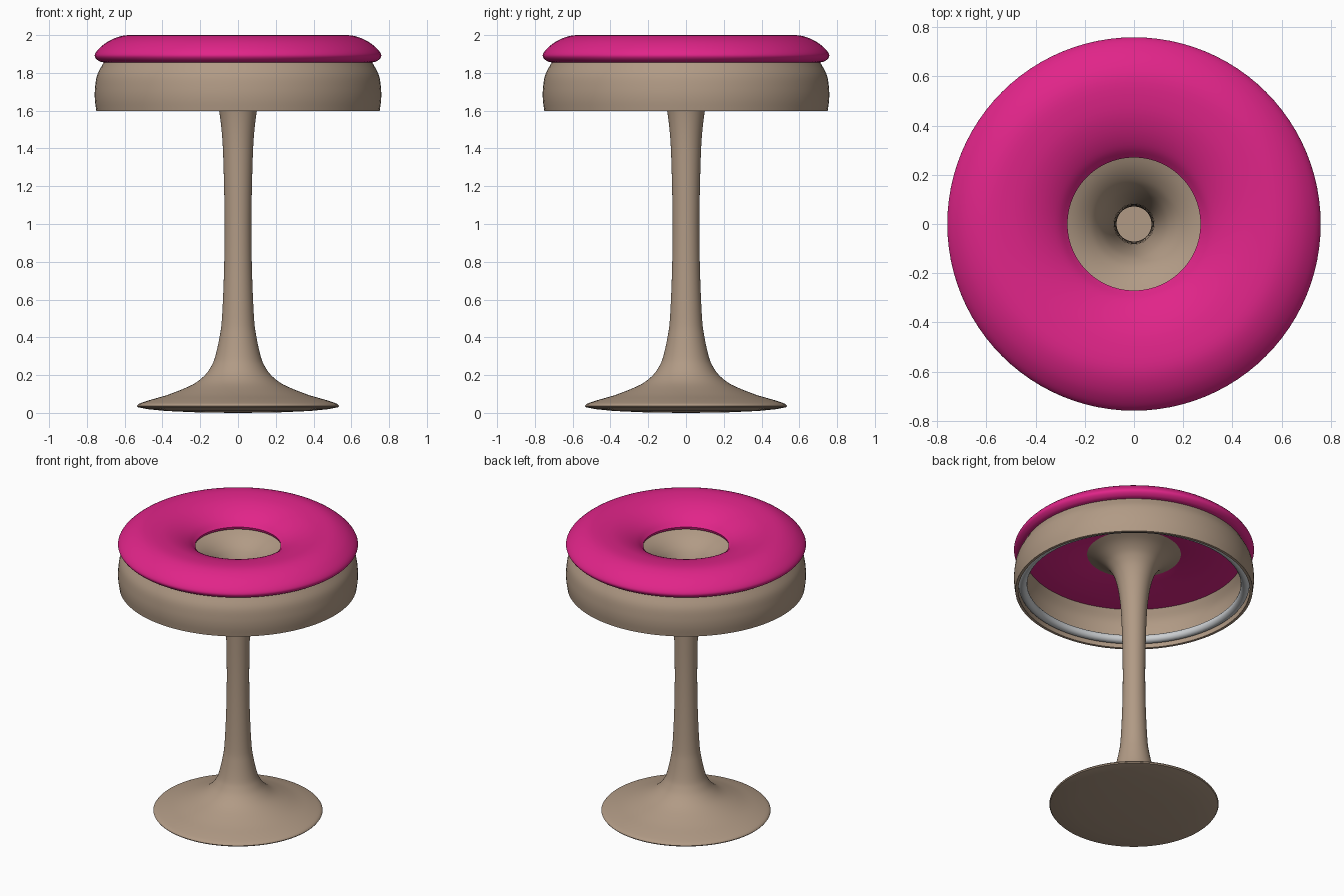
import bpy, bmesh, math
from mathutils import Vector

cube = bpy.data.objects.get("Cube")
if cube:
    bpy.data.objects.remove(cube, do_unlink=True)


def make_material(name, rgb):
    mat = bpy.data.materials.new(name)
    mat.use_nodes = True
    colour = (*rgb, 1.0)
    mat.diffuse_color = colour
    mat.node_tree.nodes["Principled BSDF"].inputs["Base Color"].default_value = colour
    return mat


def smooth_path(points, steps=4):
    """Catmull-Rom curve through (radius, height) points."""
    pts = [Vector(p) for p in points]
    pts = [2 * pts[0] - pts[1]] + pts + [2 * pts[-1] - pts[-2]]
    path = []
    for a, b, c, d in zip(pts, pts[1:], pts[2:], pts[3:]):
        for i in range(steps):
            t = i / steps
            path.append(b + (c - a) * t / 2
                        + (2 * a - 5 * b + 4 * c - d) * t * t / 2
                        + (3 * b - a - 3 * c + d) * t ** 3 / 2)
    return path + [pts[-2]]


def lathe(name, profile, mat, closed=False, segments=96):
    """Turn a (radius, height) profile around the z axis."""
    bm = bmesh.new()
    verts = [bm.verts.new((p[0], 0, p[1])) for p in profile]
    edges = [bm.edges.new(pair) for pair in zip(verts, verts[1:])]
    if closed:
        edges.append(bm.edges.new((verts[-1], verts[0])))
    bmesh.ops.spin(bm, geom=verts + edges, cent=(0, 0, 0), axis=(0, 0, 1),
                   angle=math.tau, steps=segments, use_duplicate=False)
    bmesh.ops.remove_doubles(bm, verts=bm.verts, dist=0.0005)
    bmesh.ops.recalc_face_normals(bm, faces=bm.faces)
    mesh = bpy.data.meshes.new(name)
    bm.to_mesh(mesh)
    bm.free()
    obj = bpy.data.objects.new(name, mesh)
    bpy.context.collection.objects.link(obj)
    mesh.materials.append(mat)
    bpy.ops.object.select_all(action='DESELECT')
    obj.select_set(True)
    bpy.context.view_layer.objects.active = obj
    bpy.ops.object.shade_smooth_by_angle(angle=math.radians(35))
    return obj


pink = make_material("cushion pink", (0.75, 0.018, 0.25))
tan = make_material("warm tan", (0.44, 0.325, 0.235))
grey = make_material("light grey metal", (0.6, 0.62, 0.64))

# Hollow pedestal: funnel top, slim stem, wide foot with a shallow closed underside
stem = smooth_path([(0.31, 1.865), (0.24, 1.835), (0.19, 1.8), (0.155, 1.76),
                    (0.125, 1.7), (0.1, 1.6), (0.083, 1.45), (0.075, 1.25),
                    (0.071, 1.0), (0.074, 0.75), (0.085, 0.5), (0.098, 0.4),
                    (0.12, 0.3), (0.14, 0.25), (0.175, 0.2), (0.24, 0.15),
                    (0.36, 0.1), (0.46, 0.07), (0.52, 0.05), (0.535, 0.037)])
underside = [(0.53, 0.03), (0.48, 0.02), (0.38, 0.01), (0.2, 0.002), (0, 0)]
lathe("pedestal", stem + underside, tan)

# Ring cushion: rounded top with a sloping centre and a flat underside
cushion = smooth_path([(0.27, 1.885), (0.31, 1.925), (0.37, 1.96), (0.44, 1.985),
                       (0.51, 1.997), (0.58, 2.0), (0.635, 1.99), (0.69, 1.965),
                       (0.735, 1.93), (0.757, 1.9), (0.755, 1.88), (0.735, 1.862),
                       (0.71, 1.855)])
lathe("cushion", cushion + [(0.3, 1.858), (0.275, 1.868)], pink, closed=True)

# Seat band: thin bulging skirt under the cushion
outer = smooth_path([(0.75, 1.597), (0.758, 1.66), (0.757, 1.72), (0.745, 1.79),
                     (0.71, 1.857)])
inner = [(p[0] - 0.018, p[1]) for p in reversed(outer)]
lathe("seat_band", outer + inner, tan, closed=True)

# Metal hoop inside the band
hoop = [(0.703 + 0.028 * math.cos(i * math.tau / 16),
         1.642 + 0.028 * math.sin(i * math.tau / 16)) for i in range(16)]
lathe("inner_hoop", hoop, grey, closed=True)
